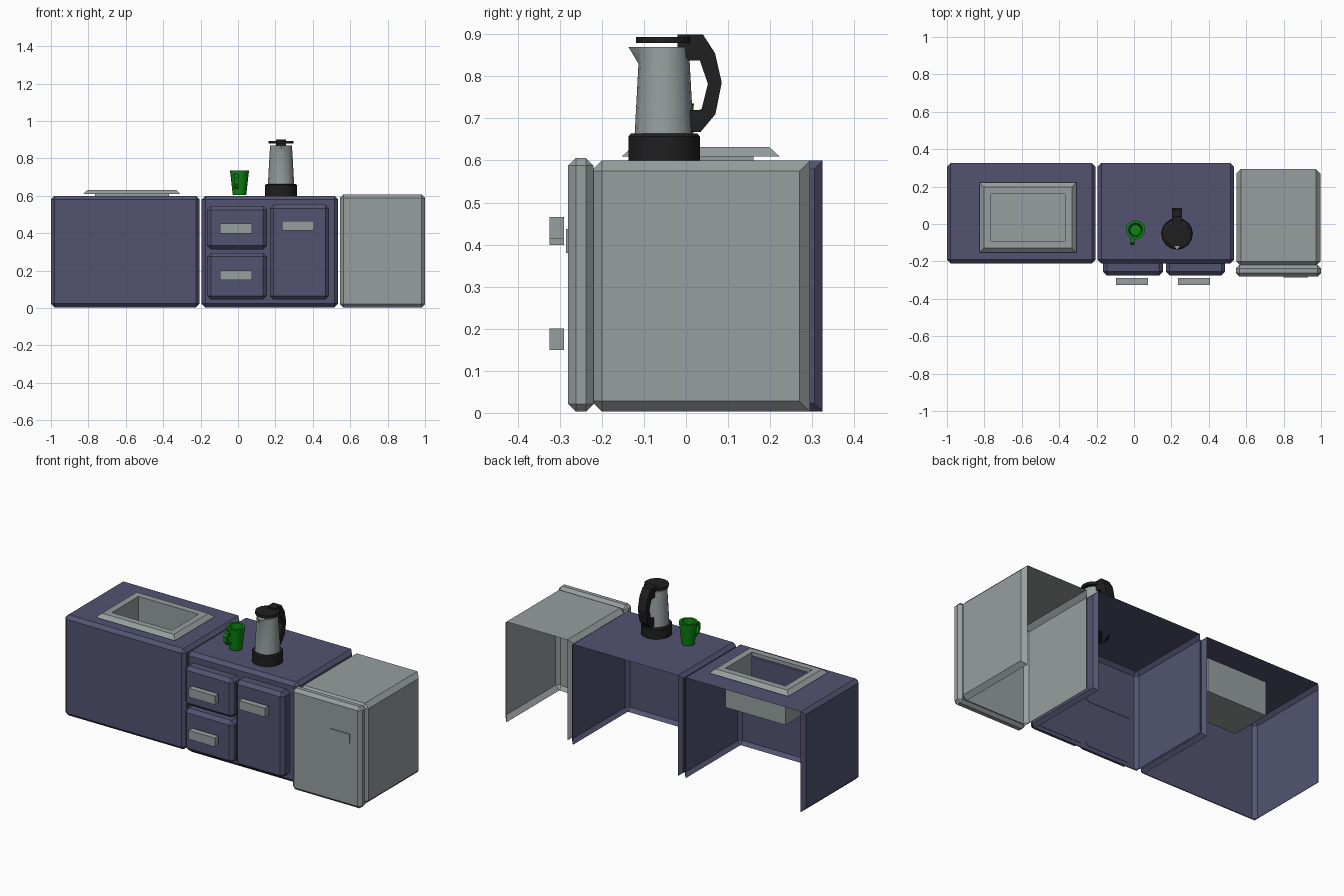
import bpy, bmesh, math
from mathutils import Vector

if "Cube" in bpy.data.objects:
    bpy.data.objects.remove(bpy.data.objects["Cube"])


def material(name, rgb):
    m = bpy.data.materials.new(name)
    m.diffuse_color = (*rgb, 1)
    m.use_nodes = True
    m.node_tree.nodes["Principled BSDF"].inputs["Base Color"].default_value = m.diffuse_color
    return m


BLUE = material("slate_blue", (0.085, 0.088, 0.165))
GREY = material("light_grey", (0.31, 0.345, 0.345))
BLACK = material("soft_black", (0.014, 0.014, 0.014))
GREEN = material("cup_green", (0.004, 0.235, 0.006))


def finish(bm, name, mat, smooth=False, fix=True):
    if fix:
        bmesh.ops.recalc_face_normals(bm, faces=bm.faces)
    me = bpy.data.meshes.new(name)
    bm.to_mesh(me)
    bm.free()
    me.materials.append(mat)
    ob = bpy.data.objects.new(name, me)
    bpy.context.collection.objects.link(ob)
    if smooth:
        bpy.ops.object.select_all(action='DESELECT')
        ob.select_set(True)
        bpy.context.view_layer.objects.active = ob
        bpy.ops.object.shade_smooth_by_angle(angle=math.radians(35))
    return ob


def box_bm(lo, hi):
    lo, hi = Vector(lo), Vector(hi)
    bm = bmesh.new()
    bmesh.ops.create_cube(bm, size=1)
    for v in bm.verts:
        v.co = Vector((v.co[i] + 0.5) * (hi[i] - lo[i]) + lo[i] for i in range(3))
    return bm


def chamfer(bm, width, skip=lambda a, b: False):
    edges = [e for e in bm.edges if not skip(e.verts[0].co, e.verts[1].co)]
    bmesh.ops.bevel(bm, geom=edges, offset=width, offset_type='OFFSET',
                    segments=1, profile=0.5, affect='EDGES')
    bm.normal_update()


def box(name, lo, hi, mat, width=0, front_only=False):
    bm = box_bm(lo, hi)
    if width:
        back = hi[1] - 1e-4
        chamfer(bm, width, lambda a, b: front_only and a.y > back and b.y > back)
    return finish(bm, name, mat)


def shell(name, lo, hi, mat, width, hole=None):
    """Chamfered cabinet, open at the back and underneath, optional hole in the top."""
    bm = box_bm(lo, hi)
    back = hi[1] - 1e-4
    chamfer(bm, width, lambda a, b: a.y > back and b.y > back and abs(a.x - b.x) > 0.1)
    gone = [f for f in bm.faces if f.normal.y > 0.99 or f.normal.z < -0.99]
    bmesh.ops.delete(bm, geom=gone, context='FACES')
    if hole:
        x0, x1, y0, y1 = hole
        for co, no in (((x0, 0, 0), (1, 0, 0)), ((x1, 0, 0), (1, 0, 0)),
                       ((0, y0, 0), (0, 1, 0)), ((0, y1, 0), (0, 1, 0))):
            top = [f for f in bm.faces if f.normal.z > 0.99]
            geom = top + list({e for f in top for e in f.edges}) + list({v for f in top for v in f.verts})
            bmesh.ops.bisect_plane(bm, geom=geom, plane_co=co, plane_no=no)
            bm.normal_update()
        cut = []
        for f in bm.faces:
            c = f.calc_center_median()
            if f.normal.z > 0.99 and x0 < c.x < x1 and y0 < c.y < y1:
                cut.append(f)
        bmesh.ops.delete(bm, geom=cut, context='FACES')
    return finish(bm, name, mat, fix=False)


def lathe(name, cx, cy, profile, sides, mat, tweak=None):
    """Surface of revolution; both ends of the profile are capped."""
    bm = bmesh.new()
    rings = [[bm.verts.new((cx + r * math.cos(math.tau * i / sides),
                            cy + r * math.sin(math.tau * i / sides), z))
              for i in range(sides)] for r, z in profile]
    for a, b in zip(rings, rings[1:]):
        for i in range(sides):
            j = (i + 1) % sides
            bm.faces.new((a[i], a[j], b[j], b[i]))
    bm.faces.new(rings[0])
    bm.faces.new(rings[-1])
    if tweak:
        for v in bm.verts:
            tweak(v)
    return finish(bm, name, mat, smooth=True)


def grip(name, cx, half, outer, inner, mat):
    """Handle in the y-z plane: strip between two outlines, extruded in x."""
    bm = bmesh.new()
    rows = [[bm.verts.new((x, *p)) for x, p in
             ((cx - half, o), (cx + half, o), (cx + half, i), (cx - half, i))]
            for o, i in zip(outer, inner)]
    for a, b in zip(rows, rows[1:]):
        for k in range(4):
            m = (k + 1) % 4
            bm.faces.new((a[k], a[m], b[m], b[k]))
    bm.faces.new(rows[0])
    bm.faces.new(rows[-1])
    return finish(bm, name, mat)


# Cabinets
SINK = (-0.765, -0.37, -0.09, 0.16)
shell("sink_cabinet", (-1, -0.21, 0.003), (-0.205, 0.325, 0.6), BLUE, 0.02, SINK)
shell("drawer_cabinet", (-0.195, -0.21, 0.003), (0.535, 0.325, 0.6), BLUE, 0.02)

# Sink rim: sloped rectangular ring
x0, x1, y0, y1 = SINK
bm = bmesh.new()
loops = []
for d, z in ((0.0, 0.61), (0.062, 0.61), (0.038, 0.632), (0.0, 0.632)):
    loops.append([bm.verts.new(p) for p in ((x0 - d, y0 - d, z), (x1 + d, y0 - d, z),
                                            (x1 + d, y1 + d, z), (x0 - d, y1 + d, z))])
for n in range(4):
    a, b = loops[n], loops[(n + 1) % 4]
    for k in range(4):
        m = (k + 1) % 4
        bm.faces.new((a[k], a[m], b[m], b[k]))
finish(bm, "sink_rim", GREY)

# Sink basin: open on top and toward the cabinet front
bm = box_bm((x0, y0, 0.4), (x1, y1, 0.612))
bm.normal_update()
bmesh.ops.delete(bm, geom=[f for f in bm.faces if f.normal.z > 0.9 or f.normal.y < -0.9],
                 context='FACES')
finish(bm, "sink_basin", GREY, fix=False)

# Drawers, door and their handles
for name, xa, xb, za, zb, hx, hz in (("upper_drawer", -0.165, 0.155, 0.313, 0.545, -0.01, 0.425),
                                     ("lower_drawer", -0.165, 0.155, 0.045, 0.295, -0.01, 0.175),
                                     ("cupboard_door", 0.17, 0.487, 0.045, 0.552, 0.32, 0.44)):
    box(name, (xa, -0.275, za), (xb, -0.208, zb), BLUE, 0.02, True)
    box(name + "_handle", (hx - 0.086, -0.325, hz - 0.026), (hx + 0.086, -0.29, hz + 0.026), GREY)

# Fridge
shell("fridge_body", (0.547, -0.225, 0.003), (0.997, 0.295, 0.6), GREY, 0.025)
box("fridge_door", (0.545, -0.28, 0.003), (1.0, -0.22, 0.606), GREY, 0.018)
box("fridge_handle", (0.8, -0.285, 0.38), (0.93, -0.279, 0.437), GREY)

# Cup
lathe("cup", 0.008, -0.032, [(0.036, 0.605), (0.051, 0.736), (0.037, 0.736), (0.029, 0.622)],
      16, GREEN)
grip("cup_handle", -0.007, 0.011,
     [(-0.078, 0.715), (-0.1, 0.715), (-0.112, 0.698), (-0.108, 0.665), (-0.09, 0.642), (-0.07, 0.638)],
     [(-0.078, 0.698), (-0.093, 0.698), (-0.099, 0.692), (-0.096, 0.672), (-0.085, 0.657), (-0.07, 0.654)],
     GREEN)

# Kettle
KX, KY = 0.23, -0.052
lathe("kettle_base", KX, KY, [(0.085, 0.6), (0.085, 0.657), (0.079, 0.664)], 16, BLACK)


def spout(v):
    if v.co.z > 0.86 and v.co.y < KY - 0.05:
        v.co.y -= 0.027 if abs(v.co.x - KX) < 0.01 else 0.008


lathe("kettle_body", KX, KY, [(0.07, 0.663), (0.061, 0.83), (0.058, 0.87)], 16, GREY, spout)
lathe("kettle_lid", KX, KY, [(0.067, 0.879), (0.067, 0.894)], 16, BLACK)
grip("kettle_handle", KX, 0.027,
     [(-0.02, 0.9), (0.04, 0.9), (0.069, 0.855), (0.085, 0.785), (0.07, 0.71), (0.035, 0.668), (0.008, 0.668)],
     [(-0.02, 0.87), (0.006, 0.838), (0.033, 0.838), (0.052, 0.782), (0.037, 0.722), (0.03, 0.72), (0.008, 0.72)],
     BLACK)
